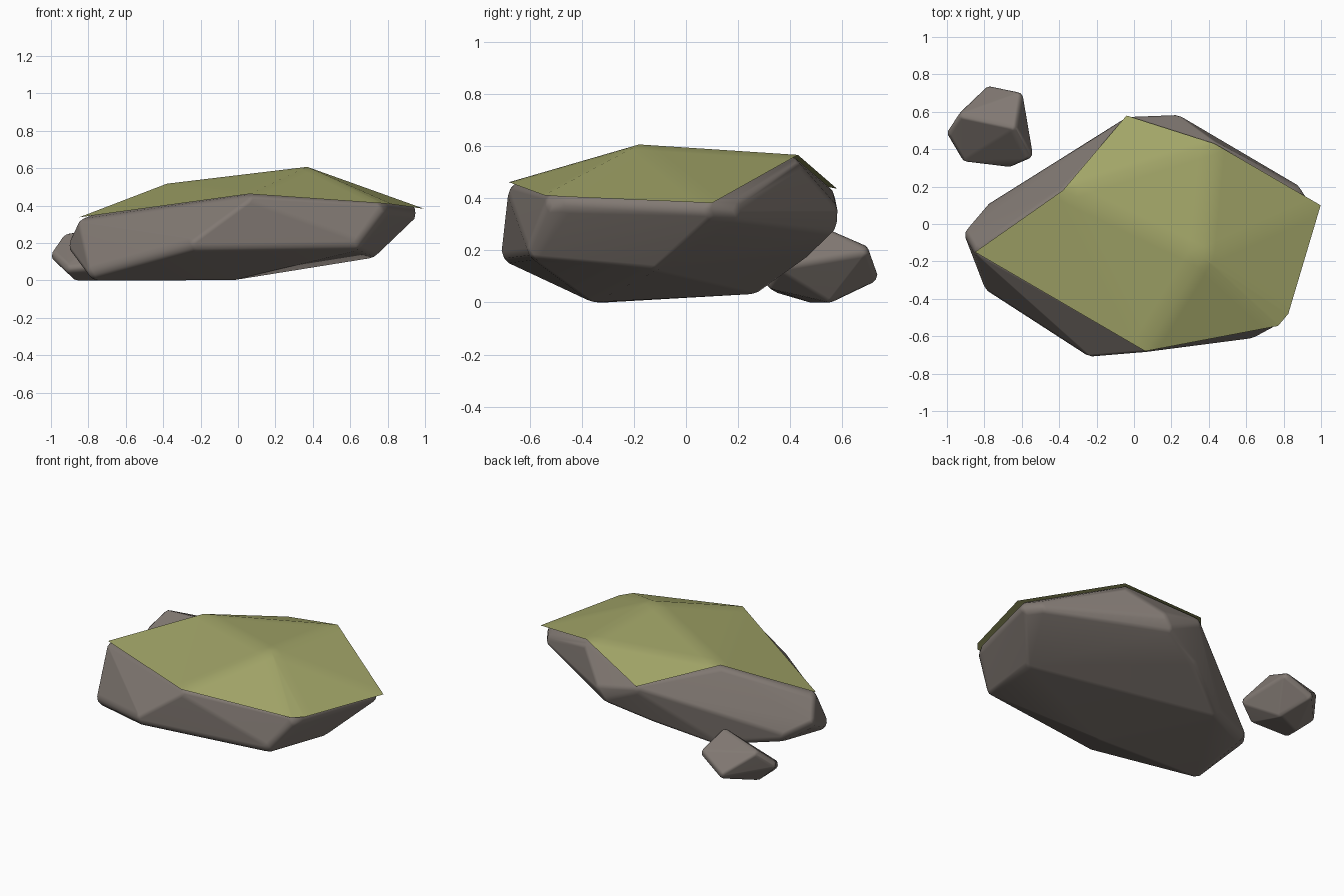
import bpy, bmesh, math
from mathutils import Vector

if "Cube" in bpy.data.objects:
    bpy.data.objects.remove(bpy.data.objects["Cube"])


def material(name, rgb):
    mat = bpy.data.materials.new(name)
    mat.use_nodes = True
    mat.diffuse_color = (*rgb, 1)
    mat.node_tree.nodes["Principled BSDF"].inputs["Base Color"].default_value = (*rgb, 1)
    return mat


def wrap(bm):
    """Replace everything in the bmesh by its convex hull."""
    bmesh.ops.delete(bm, geom=bm.edges[:], context='EDGES_FACES')
    bmesh.ops.convex_hull(bm, input=bm.verts[:])
    loose = [v for v in bm.verts if not v.link_faces]
    bmesh.ops.delete(bm, geom=loose, context='VERTS')
    bmesh.ops.recalc_face_normals(bm, faces=bm.faces[:])
    bm.normal_update()


def faceted_hull(points):
    """Sharp-edged boulder through its corner points."""
    bm = bmesh.new()
    for p in points:
        bm.verts.new(p)
    wrap(bm)
    return bm


def worn_hull(points, radius):
    """Same boulder with round corners: a hull around inset balls."""
    sharp = faceted_hull(points)
    ball = bmesh.new()
    bmesh.ops.create_icosphere(ball, subdivisions=2, radius=radius)
    bm = bmesh.new()
    for v in sharp.verts:
        centre = v.co - v.normal * radius * v.calc_shell_factor()
        centre.z = max(centre.z, radius)
        for b in ball.verts:
            bm.verts.new(centre + b.co)
    sharp.free()
    ball.free()
    wrap(bm)
    return bm


def add_object(name, bm, mat):
    mesh = bpy.data.meshes.new(name)
    bm.to_mesh(mesh)
    bm.free()
    mesh.materials.append(mat)
    obj = bpy.data.objects.new(name, mesh)
    bpy.context.collection.objects.link(obj)
    for poly in mesh.polygons:
        poly.use_smooth = True
    return obj


def add_rock(name, points, radius):
    obj = add_object(name, worn_hull(points, radius), stone)
    # Broad facets stay flat, only the edges look round
    mod = obj.modifiers.new("facet_normals", 'WEIGHTED_NORMAL')
    mod.mode = 'FACE_AREA'
    mod.weight = 75


stone = material("warm grey stone", (0.22, 0.19, 0.17))
moss = material("moss green", (0.365, 0.38, 0.14))

# Large boulder: crown, rim, side and underside corners
crown = [(0.37, -0.18, 0.6), (-0.38, 0.18, 0.51), (0.43, 0.43, 0.56)]
rim = [(-0.85, -0.15, 0.33), (0.06, -0.68, 0.455), (0.77, -0.545, 0.405),
       (0.825, -0.48, 0.4), (0.998, 0.1, 0.375), (-0.04, 0.58, 0.43)]
sides = [(-0.92, -0.04, 0.19), (-0.25, -0.735, 0.18), (0.65, -0.61, 0.17),
         (0.24, 0.585, 0.36), (0.2, 0.575, 0.27), (0.89, 0.215, 0.33)]
base = [(-0.81, -0.36, 0), (-0.02, -0.36, 0), (-0.79, 0.11, 0.09),
        (-0.42, 0.29, 0.035), (-0.08, 0.48, 0.18), (0.73, -0.12, 0.12)]
boulder_points = crown + rim + sides + base
add_rock("large_boulder", boulder_points, 0.055)

# Moss blanket: the sharp upper facets, lifted off the stone and
# finely divided so the folds between facets shade softly
bm = faceted_hull(boulder_points)
bmesh.ops.delete(bm, geom=[f for f in bm.faces if f.normal.z < 0.8], context='FACES')
bmesh.ops.subdivide_edges(bm, edges=bm.edges[:], cuts=9, use_grid_fill=True)
bmesh.ops.translate(bm, verts=bm.verts[:], vec=Vector((0, 0, 0.007)))
add_object("moss_blanket", bm, moss)

# Small stone behind the boulder
small_points = [(-1.03, 0.48, 0.14), (-0.94, 0.585, 0.255), (-0.93, 0.31, 0.05),
                (-0.65, 0.275, 0.06), (-0.515, 0.335, 0.15), (-0.64, 0.51, 0.3),
                (-0.59, 0.715, 0.205), (-0.78, 0.75, 0.09), (-0.87, 0.48, -0.01),
                (-0.68, 0.56, -0.01)]
add_rock("small_stone", small_points, 0.035)
